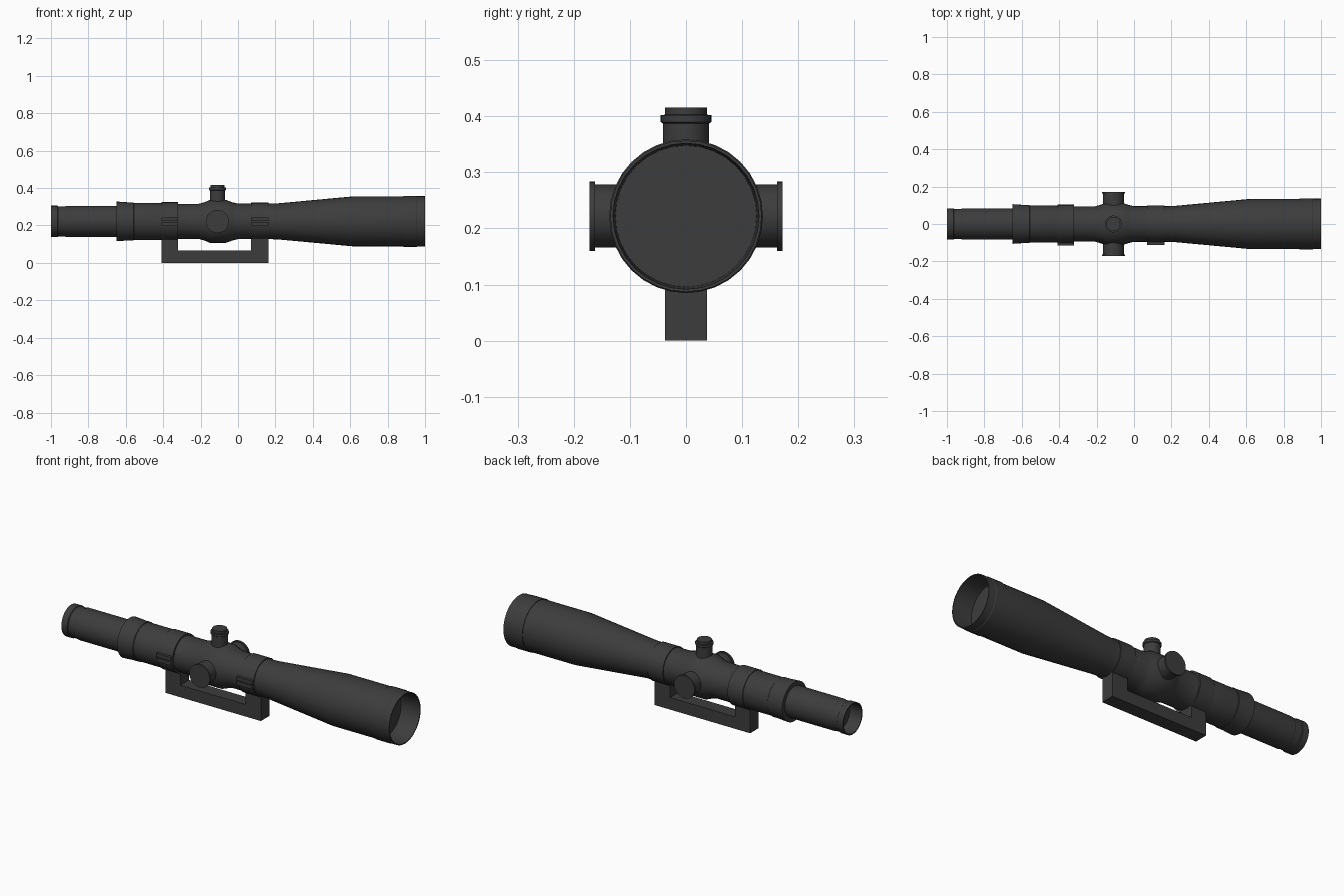
import bpy, bmesh, math
from mathutils import Matrix, Vector

cube = bpy.data.objects.get("Cube")
if cube:
    bpy.data.objects.remove(cube, do_unlink=True)

AXIS_Z = 0.222      # height of the tube's axis
TURRET_X = -0.11    # position of the adjustment knobs

black = bpy.data.materials.new("matte_black")
black.use_nodes = True
COLOUR = (0.046, 0.046, 0.046, 1)
black.diffuse_color = COLOUR
bsdf = black.node_tree.nodes["Principled BSDF"]
bsdf.inputs["Base Color"].default_value = COLOUR
bsdf.inputs["Roughness"].default_value = 0.7


def finish(bm, name):
    bmesh.ops.recalc_face_normals(bm, faces=bm.faces)
    mesh = bpy.data.meshes.new(name)
    bm.to_mesh(mesh)
    bm.free()
    mesh.materials.append(black)
    obj = bpy.data.objects.new(name, mesh)
    bpy.context.collection.objects.link(obj)
    return obj


def lathe(name, profile, origin, direction=(1, 0, 0), sides=32):
    """Turn (distance, radius) points around an axis through origin."""
    bm = bmesh.new()
    verts = [bm.verts.new((r, 0, d)) for d, r in profile]
    edges = [bm.edges.new(pair) for pair in zip(verts, verts[1:])]
    bmesh.ops.spin(bm, geom=verts + edges, cent=(0, 0, 0), axis=(0, 0, 1),
                   angle=math.tau, steps=sides)
    bmesh.ops.remove_doubles(bm, verts=bm.verts, dist=0.0002)
    turn = Vector((0, 0, 1)).rotation_difference(Vector(direction)).to_matrix().to_4x4()
    bm.transform(Matrix.Translation(origin) @ turn)
    obj = finish(bm, name)
    bpy.ops.object.select_all(action="DESELECT")
    obj.select_set(True)
    bpy.context.view_layer.objects.active = obj
    bpy.ops.object.shade_smooth_by_angle(angle=math.radians(25))
    return obj


def box(name, low, high):
    low, high = Vector(low), Vector(high)
    bm = bmesh.new()
    bmesh.ops.create_cube(bm, size=1)
    bm.transform(Matrix.Translation((low + high) / 2) @ Matrix.Diagonal((*(high - low), 1)))
    return finish(bm, name)


centre = (0, 0, AXIS_Z)

# Eyepiece with recessed lens and a grooved end ring
lathe("eyepiece", [(-0.93, 0), (-0.93, 0.074), (-1, 0.078), (-1, 0.084), (-0.965, 0.084),
                   (-0.962, 0.08), (-0.925, 0.08), (-0.92, 0.083), (-0.63, 0.083),
                   (-0.63, 0)], centre)

# Zoom ring and main tube with the swollen turret housing
lathe("main_tube", [(-0.65, 0), (-0.65, 0.106), (-0.59, 0.102), (-0.56, 0.102),
                    (-0.557, 0.099), (-0.34, 0.099), (-0.32, 0.094), (-0.21, 0.094),
                    (-0.18, 0.102), (-0.15, 0.115), (-0.065, 0.115), (-0.03, 0.102),
                    (0, 0.095), (0.2, 0.095), (0.2, 0)], centre)

# Objective bell with sunshade and recessed front lens
lathe("objective_bell", [(0.16, 0), (0.16, 0.095), (0.21, 0.096), (0.62, 0.134),
                         (0.885, 0.134), (0.885, 0.137), (0.955, 0.137), (0.958, 0.135),
                         (1, 0.135), (1, 0.13), (0.89, 0.126), (0.89, 0)], centre)

# Elevation and windage knobs
lathe("elevation_turret", [(0.08, 0), (0.08, 0.041), (0.165, 0.041), (0.168, 0.045),
                           (0.18, 0.045), (0.181, 0.037), (0.194, 0.037), (0.194, 0)],
      (TURRET_X, 0, AXIS_Z), (0, 0, 1), 24)
for side, name in ((-1, "front_side_turret"), (1, "rear_side_turret")):
    lathe(name, [(0.07, 0), (0.07, 0.056), (0.162, 0.056), (0.162, 0.062),
                 (0.172, 0.062), (0.172, 0)],
          (TURRET_X, 0, AXIS_Z), (0, side, 0), 24)

# Mount: base bar, and for each end a post, a ring and a split clamp lug
box("mount_base", (-0.41, -0.037, 0), (0.163, 0.037, 0.065))
for name, x0, x1, r in (("eyepiece_end", -0.41, -0.32, 0.103),
                        ("objective_end", 0.07, 0.163, 0.1)):
    box(name + "_post", (x0, -0.037, 0.06), (x1, 0.037, 0.14))
    lathe(name + "_ring", [(x0, 0), (x0, r), (x1, r), (x1, 0)], centre)
    for part, z in (("_lower_lug", -0.022), ("_upper_lug", 0.003)):
        box(name + part, (x0, -r - 0.012, AXIS_Z + z), (x1, -0.08, AXIS_Z + z + 0.019))
